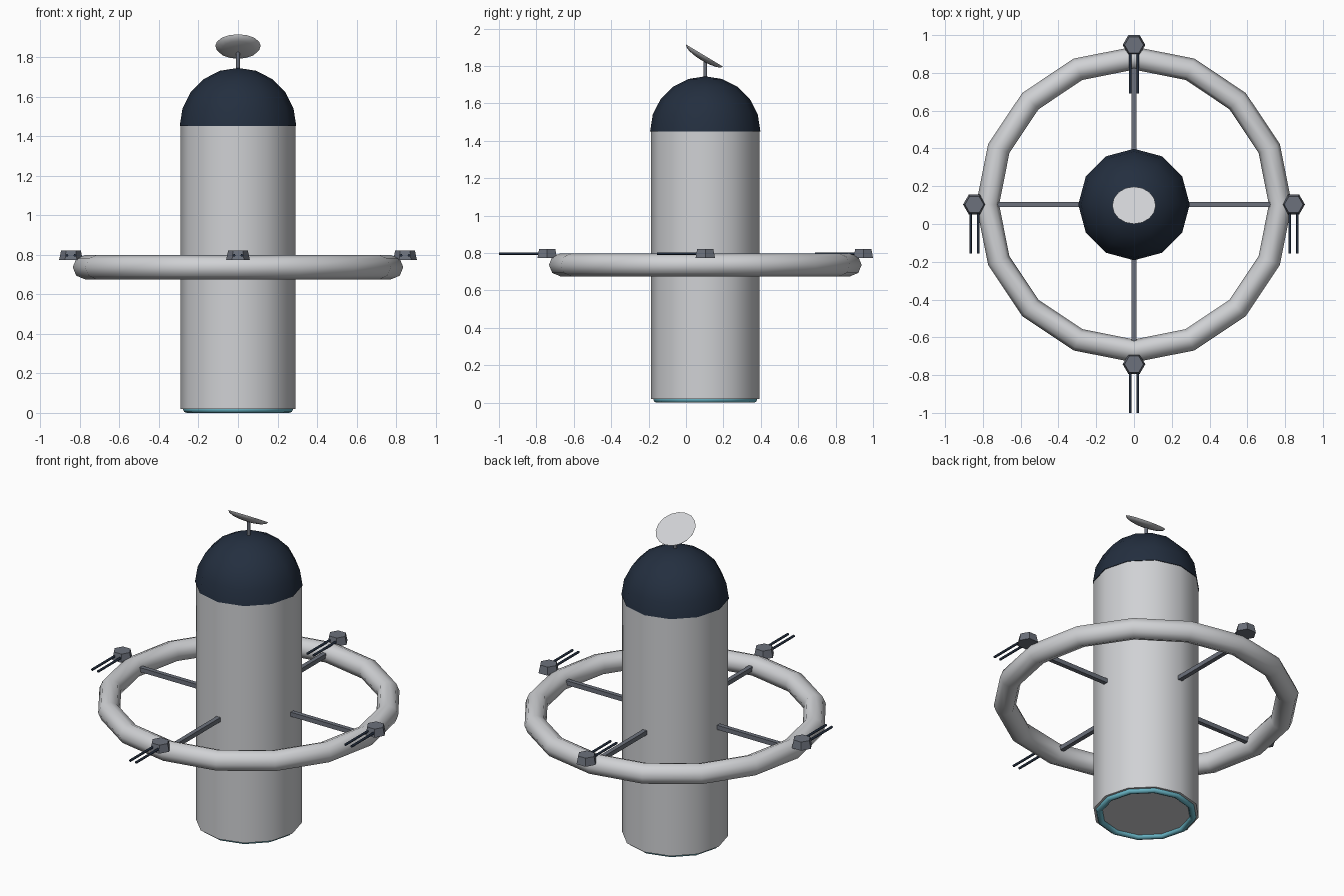
import bpy
import math
from mathutils import Matrix, Vector

cube = bpy.data.objects.get("Cube")
if cube:
    bpy.data.objects.remove(cube, do_unlink=True)

CY = 0.103            # y of the station axis
RING_Z = 0.737
TURRET_R = 0.845


def material(name, rgb):
    m = bpy.data.materials.new(name)
    m.use_nodes = True
    m.diffuse_color = (*rgb, 1)
    m.node_tree.nodes["Principled BSDF"].inputs["Base Color"].default_value = (*rgb, 1)
    return m


HULL = material("pale_grey", (0.63, 0.64, 0.66))
NAVY = material("dark_navy", (0.017, 0.028, 0.05))
STEEL = material("steel_grey", (0.15, 0.165, 0.2))
CYAN = material("cyan_glow", (0.14, 0.46, 0.56))


def finish(name, mat, smooth_angle=None):
    """Name and colour the active object, optionally smoothing it."""
    ob = bpy.context.object
    ob.name = name
    ob.data.materials.append(mat)
    if smooth_angle:
        bpy.ops.object.shade_smooth_by_angle(angle=math.radians(smooth_angle))
    return ob


def rod(name, mat, start, end, radius, sides=12, top_radius=None, spin=0, smooth=None):
    """Straight prism or frustum between two points."""
    a, b = Vector(start), Vector(end)
    bpy.ops.mesh.primitive_cone_add(
        vertices=sides, radius1=radius, depth=(b - a).length,
        radius2=radius if top_radius is None else top_radius)
    ob = finish(name, mat, smooth)
    ob.data.transform(Matrix.Rotation(spin, 4, "Z"))
    ob.rotation_euler = (b - a).to_track_quat("Z", "Y").to_euler()
    ob.location = (a + b) / 2
    return ob


def torus(name, mat, z, major, minor, sides, tube_sides):
    bpy.ops.mesh.primitive_torus_add(
        location=(0, CY, z), major_radius=major, minor_radius=minor,
        major_segments=sides, minor_segments=tube_sides)
    return finish(name, mat, 180)


def bowl(name, mat, radius, depth, sides, rings):
    """Closed half ellipsoid bulging upward from its flat base."""
    profile = [(radius * math.cos(t), depth * math.sin(t))
               for t in (i * math.pi / 2 / rings for i in range(rings))]
    verts = [(r * math.cos(a), r * math.sin(a), z) for r, z in profile
             for a in (j * math.tau / sides for j in range(sides))]
    apex = len(verts)
    verts.append((0, 0, depth))
    faces = [tuple(reversed(range(sides)))]
    for i in range(rings):
        for j in range(sides):
            k = (j + 1) % sides
            a, b = i * sides + j, i * sides + k
            faces.append((a, b, b + sides, a + sides) if i < rings - 1 else (a, b, apex))
    me = bpy.data.meshes.new(name)
    me.from_pydata(verts, [], faces)
    ob = bpy.data.objects.new(name, me)
    bpy.context.collection.objects.link(ob)
    bpy.ops.object.select_all(action="DESELECT")
    bpy.context.view_layer.objects.active = ob
    ob.select_set(True)
    return finish(name, mat, 50)


# Main hull, dome and base light ring
rod("hull", HULL, (0, CY, 0.02), (0, CY, 1.46), 0.291, smooth=50)
dome = bowl("dome", NAVY, 0.295, 0.295, 12, 5)
dome.location = (0, CY, 1.45)
torus("base_light_ring", CYAN, 0.018, 0.26, 0.018, 12, 8)

# Antenna mast and tilted dish
rod("antenna_mast", STEEL, (0, CY, 1.73), (0, CY, 1.84), 0.01, 8, smooth=50)
dish = bowl("dish", HULL, 0.115, 0.03, 16, 4)
dish.rotation_euler = (math.radians(180 - 31), 0, 0)
dish.location = (0, CY - 0.004, 1.856)

# Outer ring
torus("outer_ring", HULL, RING_Z, 0.775, 0.061, 16, 8)

# Spokes, turrets and twin guns, repeated on four sides
for side, (dx, dy) in {"front": (0, -1), "back": (0, 1),
                       "left": (1, 0), "right": (-1, 0)}.items():
    rod(side + "_spoke", STEEL,
        (dx * 0.27, CY + dy * 0.27, 0.743), (dx * 0.76, CY + dy * 0.76, 0.743),
        0.0185, 4, spin=math.pi / 4)
    x, y = dx * TURRET_R, CY + dy * TURRET_R
    rod(side + "_turret", STEEL, (x, y, 0.774), (x, y, 0.821), 0.06, 6, 0.05,
        spin=math.pi / 6)
    for s, label in ((-1, "right"), (1, "left")):
        gx = x + s * 0.02
        rod(f"{side}_turret_{label}_gun", NAVY, (gx, y, 0.797),
            (gx, y - 0.258, 0.797), 0.007, 8, smooth=50)
